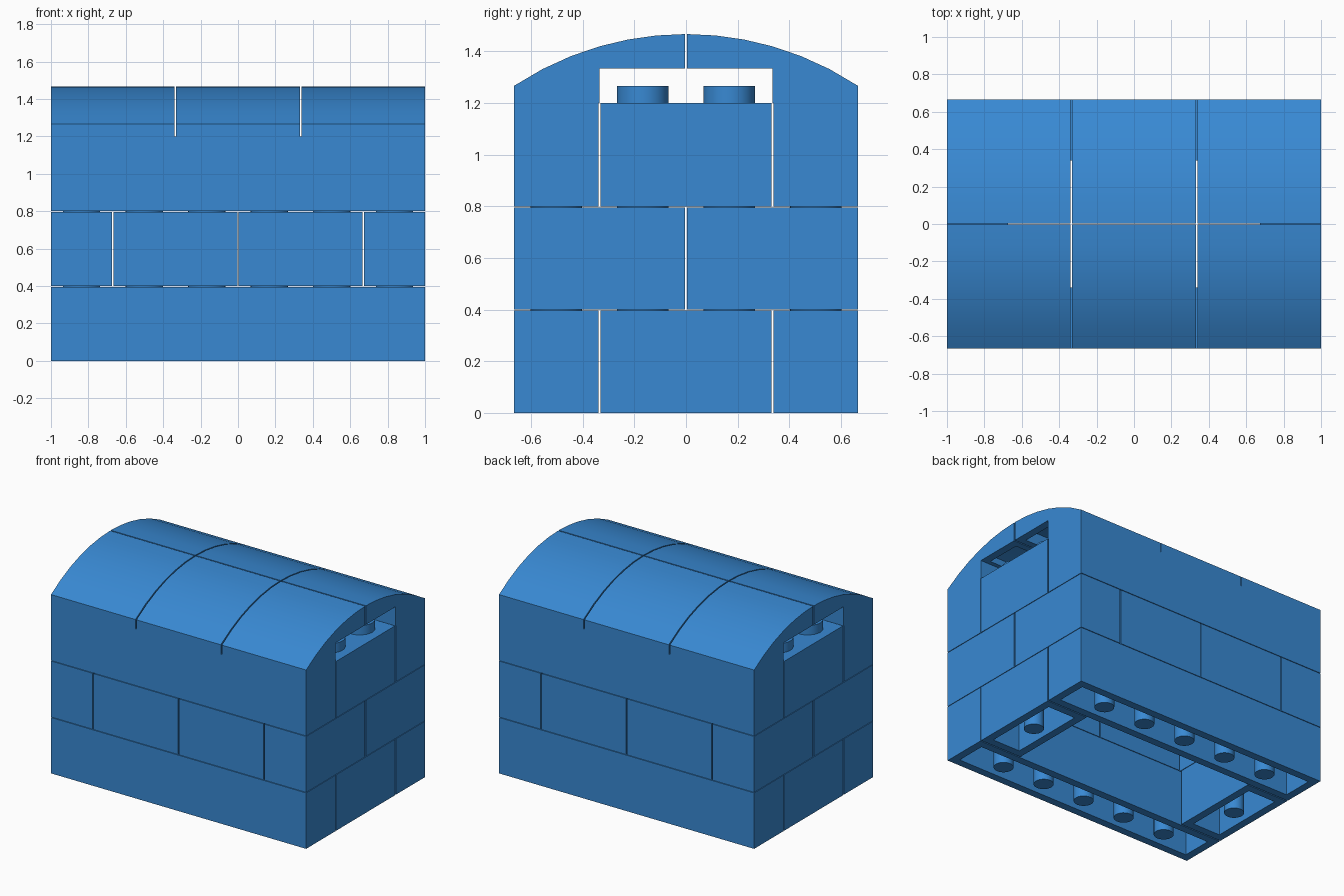
import bpy, bmesh, math
from mathutils import Matrix

if "Cube" in bpy.data.objects:
    bpy.data.objects.remove(bpy.data.objects["Cube"])

GAP = 0.004                      # clearance on each side of a brick
P = (2 + 2 * GAP) / 6            # stud spacing
H = 0.4                          # brick height
WALL = 0.055
STUD_R, STUD_H, PIN_R = 0.1, 0.0667, 0.064
ROOF_Z, TOP_Z, EAVE_Z = 1.2, 1.467, 1.267

blue = bpy.data.materials.new("blue_plastic")
blue.diffuse_color = (0.04, 0.25, 0.65, 1)
blue.use_nodes = True
blue.node_tree.nodes["Principled BSDF"].inputs["Base Color"].default_value = blue.diffuse_color


def finish(bm, name, material=blue):
    bmesh.ops.recalc_face_normals(bm, faces=bm.faces)
    mesh = bpy.data.meshes.new(name)
    bm.to_mesh(mesh)
    bm.free()
    ob = bpy.data.objects.new(name, mesh)
    bpy.context.collection.objects.link(ob)
    mesh.materials.append(material)
    return ob


def smooth(ob):
    bpy.ops.object.select_all(action='DESELECT')
    bpy.context.view_layer.objects.active = ob
    ob.select_set(True)
    bpy.ops.object.shade_smooth_by_angle(angle=math.radians(30))


def cylinder(bm, x, y, z0, z1, r):
    bmesh.ops.create_cone(bm, cap_ends=True, segments=24, radius1=r, radius2=r, depth=z1 - z0,
                          matrix=Matrix.Translation((x, y, (z0 + z1) / 2)))


# Hollow one-wide brick with studs on top and pins underneath
def brick(name, cx, cy, z, count, along_x, top_gap=GAP):
    bm = bmesh.new()
    long, short, h = count * P - 2 * GAP, P - 2 * GAP, H - top_gap
    size = (long, short, h) if along_x else (short, long, h)
    bmesh.ops.create_cube(bm, size=1, matrix=Matrix.Translation((cx, cy, z + h / 2)) @ Matrix.Diagonal((*size, 1)))
    bm.normal_update()
    bottom = min(bm.faces, key=lambda f: f.calc_center_median().z)
    bmesh.ops.inset_region(bm, faces=[bottom], thickness=WALL, use_even_offset=True)
    cavity = bmesh.ops.extrude_discrete_faces(bm, faces=[bottom])["faces"][0]
    bmesh.ops.translate(bm, verts=cavity.verts, vec=(0, 0, h - WALL))
    dx, dy = (P, 0) if along_x else (0, P)
    for i in range(count):
        k = i - (count - 1) / 2
        cylinder(bm, cx + k * dx, cy + k * dy, z + h - 0.02, z + H + STUD_H, STUD_R)
        if i < count - 1:
            k += 0.5
            cylinder(bm, cx + k * dx, cy + k * dy, z, z + h - WALL + 0.02, PIN_R)
    smooth(finish(bm, name))


# First and third courses: long front and back bricks, short end bricks
for course, z, gap in (("bottom", 0, GAP), ("top", 2 * H, 0)):
    for side, s in (("front", -1), ("back", 1)):
        brick(f"{course}_{side}_long_brick", 0, s * 1.5 * P, z, 6, True, gap)
    for side, s in (("left", -1), ("right", 1)):
        brick(f"{course}_{side}_end_brick", s * 2.5 * P, 0, z, 2, False, gap)

# Middle course: short bricks with staggered joints
for sx, nx in ((-1, "left"), (1, "right")):
    for sy, ny in ((-1, "front"), (1, "back")):
        brick(f"middle_{ny}_{nx}_corner_brick", sx * 2.5 * P, sy * P, H, 2, False)
        brick(f"middle_{ny}_{nx}_brick", sx * P, sy * 1.5 * P, H, 2, True)

# Curved roof tiles
HALF = 2 * P - GAP
RISE = TOP_Z - EAVE_Z
R = (HALF ** 2 + RISE ** 2) / (2 * RISE)


def arc(y0, y1, drop=0, n=6):
    ys = [y0 + (y1 - y0) * i / n for i in range(n + 1)]
    return [(y, TOP_Z - drop - R + math.sqrt(R * R - y * y)) for y in ys]


def prism(bm, profile, x0, x1, sy):
    face = bm.faces.new([bm.verts.new((x0, sy * y, z)) for y, z in profile])
    new = bmesh.ops.extrude_face_region(bm, geom=[face])["geom"]
    bmesh.ops.translate(bm, verts=[v for v in new if isinstance(v, bmesh.types.BMVert)], vec=(x1 - x0, 0, 0))


UNDER = 1.333
for sy, ny in ((-1, "front"), (1, "back")):
    for i, nx in enumerate(("left", "centre", "right")):
        x0, x1 = (2 * i - 3) * P + GAP, (2 * i - 1) * P - GAP
        bm = bmesh.new()
        prism(bm, arc(GAP, HALF) + [(HALF, ROOF_Z), (P, ROOF_Z), (P, UNDER)] + [(GAP, UNDER)], x0, x1, sy)
        tile = finish(bm, f"roof_{ny}_{nx}_tile")
        # Hollow underside: one pocket above the wall, one above the inside
        bm = bmesh.new()
        a, b = P + 0.04, HALF - 0.05
        prism(bm, arc(a, b, 0.03) + [(b, ROOF_Z - 0.02), (a, ROOF_Z - 0.02)], x0 + WALL, x1 - WALL, sy)
        a, b = 0.05, P - 0.03
        prism(bm, arc(a, b, 0.05) + [(b, UNDER - 0.02), (a, UNDER - 0.02)], x0 + WALL, x1 - WALL, sy)
        cutter = finish(bm, "roof_pocket_cutter")
        cutter.hide_render = True
        mod = tile.modifiers.new("hollow", 'BOOLEAN')
        mod.operation, mod.solver, mod.object = 'DIFFERENCE', 'EXACT', cutter
        bpy.context.view_layer.objects.active = tile
        bpy.ops.object.modifier_apply(modifier=mod.name)
        bpy.data.objects.remove(cutter)
        smooth(tile)
